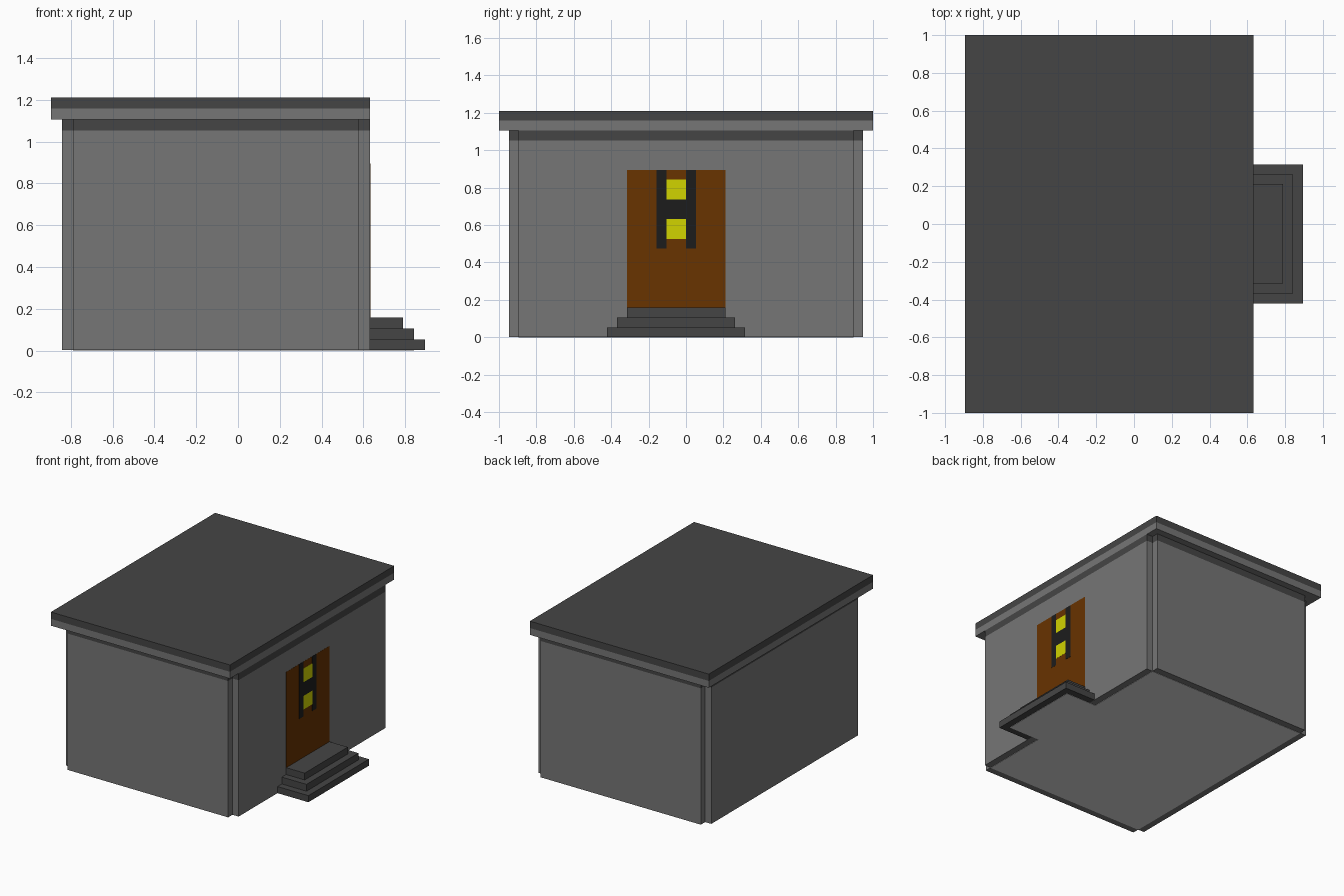
import bpy, bmesh

if "Cube" in bpy.data.objects:
    bpy.data.objects.remove(bpy.data.objects["Cube"])

U = 1 / 19  # one block of the model's grid


def material(name, rgb):
    m = bpy.data.materials.new(name)
    lin = [((c / 255 + 0.055) / 1.055) ** 2.4 if c > 10 else c / 255 / 12.92 for c in rgb]
    m.diffuse_color = (*lin, 1)
    m.use_nodes = True
    m.node_tree.nodes["Principled BSDF"].inputs["Base Color"].default_value = m.diffuse_color
    return m


WALL = material("wall_grey", (118, 118, 118))
DARK = material("dark_grey", (69, 69, 69))
BROWN = material("door_brown", (104, 51, 0))
BLACK = material("bar_black", (28, 28, 28))
YELLOW = material("window_yellow", (209, 211, 0))
PALE = material("floor_pale_grey", (216, 216, 216))


def prism(name, outline, z0, z1, mat):
    """Extrude an outline given in grid blocks from z0 to z1 (model units)."""
    bm = bmesh.new()
    verts = [bm.verts.new(((x - 17) * U, (y - 19) * U, z0)) for x, y in outline]
    face = bm.faces.new(verts)
    top = bmesh.ops.extrude_face_region(bm, geom=[face])["geom"]
    bmesh.ops.translate(bm, vec=(0, 0, z1 - z0),
                        verts=[g for g in top if isinstance(g, bmesh.types.BMVert)])
    bmesh.ops.recalc_face_normals(bm, faces=bm.faces)
    mesh = bpy.data.meshes.new(name)
    bm.to_mesh(mesh)
    bm.free()
    mesh.materials.append(mat)
    obj = bpy.data.objects.new(name, mesh)
    bpy.context.collection.objects.link(obj)
    return obj


def rect(x0, x1, y0, y1):
    return [(x0, y0), (x1, y0), (x1, y1), (x0, y1)]


def plate(name, y0, y1, z0, z1, thick, mat):
    """Thin painted plate on the door wall."""
    prism(name, rect(29 - 0.05, 29 + thick / U, y0, y1), z0 * U, z1 * U, mat)


def notched(x0, x1, y0, y1):
    """Rectangle with one block missing at each corner."""
    return [(x0 + 1, y0), (x1 - 1, y0), (x1 - 1, y0 + 1), (x1, y0 + 1),
            (x1, y1 - 1), (x1 - 1, y1 - 1), (x1 - 1, y1), (x0 + 1, y1),
            (x0 + 1, y1 - 1), (x0, y1 - 1), (x0, y0 + 1), (x0 + 1, y0 + 1)]


# Walls, dark band under the eaves, two-layer roof
house = notched(1, 29, 1, 37)
prism("walls", house, 0.002, 20 * U, WALL)
prism("eaves_band", house, 20 * U, 21 * U, DARK)
roof = rect(0, 29, 0, 38)
prism("roof_lower", roof, 21 * U, 22 * U, WALL)
prism("roof_top", roof, 22 * U, 23 * U, DARK)

# Pale floor seen from below, running under the steps inside a one-block rim
floor = [(2, 2), (28, 2), (28, 12), (33, 12), (33, 24), (28, 24), (28, 36), (2, 36)]
prism("floor", floor, 0, 0.003, PALE)

# Steps
for i in range(3):
    prism(f"step_{i + 1}", rect(29, 34 - i, 11 + i, 25 - i),
          i * U if i else 0.002, (i + 1) * U, DARK)

# Door with black bars and two yellow windows
plate("door", 13, 23, 3, 17, 0.001, BROWN)
for side, y in (("left", 16), ("right", 19)):
    plate(f"door_bar_{side}", y, y + 1, 9, 17, 0.002, BLACK)
plate("door_crossbar", 17, 19, 12, 14, 0.002, BLACK)
for name, z in (("lower", 10), ("upper", 14)):
    plate(f"window_{name}", 17, 19, z, z + 2, 0.002, YELLOW)
